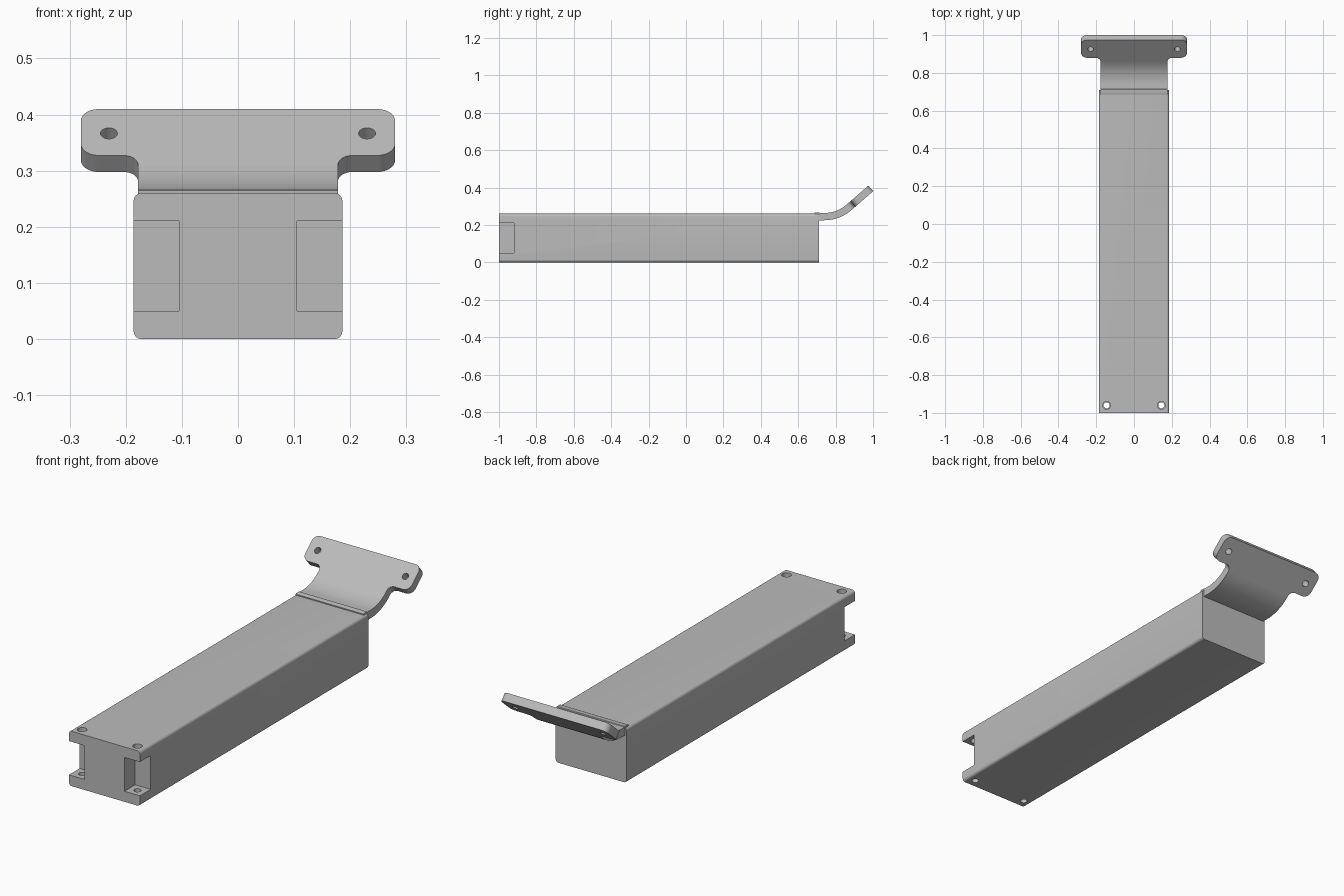
import bpy, bmesh, math
from mathutils import Vector, Matrix

if "Cube" in bpy.data.objects:
    bpy.data.objects.remove(bpy.data.objects["Cube"])

grey = bpy.data.materials.new("plain grey")
grey.diffuse_color = (0.5, 0.5, 0.5, 1)
grey.use_nodes = True
grey.node_tree.nodes["Principled BSDF"].inputs["Base Color"].default_value = grey.diffuse_color


def prism(name, pts, depth):
    """Extrude a 3D outline along the depth vector."""
    bm = bmesh.new()
    a = [bm.verts.new(p) for p in pts]
    b = [bm.verts.new(Vector(p) + Vector(depth)) for p in pts]
    bm.faces.new(a)
    bm.faces.new(b[::-1])
    for i in range(len(a)):
        j = (i + 1) % len(a)
        bm.faces.new((a[i], b[i], b[j], a[j]))
    bmesh.ops.recalc_face_normals(bm, faces=bm.faces)
    me = bpy.data.meshes.new(name)
    bm.to_mesh(me)
    bm.free()
    me.materials.append(grey)
    ob = bpy.data.objects.new(name, me)
    bpy.context.collection.objects.link(ob)
    return ob


def arc(cx, cy, r, a0, a1, n=8):
    return [(cx + r * math.cos(math.radians(a0 + (a1 - a0) * i / n)),
             cy + r * math.sin(math.radians(a0 + (a1 - a0) * i / n))) for i in range(n + 1)]


def cylinder(centre, axis, r, length):
    """Round cutter centred on a point."""
    axis = Vector(axis).normalized()
    u = Vector((1, 0, 0))
    v = axis.cross(u)
    start = Vector(centre) - axis * length / 2
    return prism("cutter", [start + u * x + v * y for x, y in arc(0, 0, r, 0, 345, 23)], axis * length)


def box(x0, x1, y0, y1, z0, z1):
    return prism("cutter", [(x0, y0, z0), (x1, y0, z0), (x1, y1, z0), (x0, y1, z0)], (0, 0, z1 - z0))


def cut(ob, cutters):
    for c in cutters:
        m = ob.modifiers.new("cut", 'BOOLEAN')
        m.operation = 'DIFFERENCE'
        m.solver = 'EXACT'
        m.object = c
        bpy.context.view_layer.objects.active = ob
        bpy.ops.object.modifier_apply(modifier=m.name)
        bpy.data.objects.remove(c)


# Long body with rounded long edges
W, H, R = 0.186, 0.26, 0.014
section = (arc(W - R, R, R, -90, 0, 6) + arc(W - R, H - R, R, 0, 90, 6)
           + arc(R - W, H - R, R, 90, 180, 6) + arc(R - W, R, R, 180, 270, 6))
body = prism("body", [(x, -1, z) for x, z in section], (0, 1.71, 0))

# Front corner pockets and bolt holes through their flanges
cutters = []
for s in (-1, 1):
    x0, x1 = sorted((s * 0.105, s * 0.25))
    cutters.append(box(x0, x1, -1.1, -0.92, 0.05, 0.21))
    cutters.append(cylinder((s * 0.145, -0.96, 0.24), (0, 0, 1), 0.021, 0.10))
    cutters.append(cylinder((s * 0.145, -0.96, 0.02), (0, 0, 1), 0.016, 0.10))
cut(body, cutters)

# Curved neck, with a small lip lying on the body
ANG, T, NECK = 41, 0.039, 0.178
RT = 0.18
cy, cz = 0.740, 0.264 + RT
top = arc(cy, cz, RT, -90, -90 + ANG, 12)
bottom = arc(cy, cz, RT + T, -90, -90 + ANG, 12)
profile = ([(0.700, 0.225), (0.686, 0.25), (0.686, 0.265), (0.690, 0.267), (0.712, 0.267), (0.715, 0.264)]
           + top + bottom[::-1])
neck = prism("curved_neck", [(-NECK, y, z) for y, z in profile], (2 * NECK, 0, 0))

# Tilted mounting plate with rounded ears, continuing the neck
a = math.radians(ANG)
t = Vector((0, math.cos(a), math.sin(a)))
n = Vector((0, -math.sin(a), math.cos(a)))
origin = Vector((0, *top[-1]))
L, S, EAR, RE, RF = 0.155, 0.029, 0.28, 0.032, 0.026
half = ([(NECK, 0)] + arc(NECK + RF, S - RF, RF, 180, 90)
        + arc(EAR - RE, S + RE, RE, -90, 0) + arc(EAR - RE, L - RE, RE, 0, 90))
outline = half + [(-x, s) for x, s in half[::-1]]
plate = prism("mounting_plate", [origin + Vector((x, 0, 0)) + t * s for x, s in outline], -n * T)
cut(plate, [cylinder(origin + Vector((s * 0.23, 0, 0)) + t * 0.089, n, 0.015, 0.2) for s in (-1, 1)])

# Smooth the rounded edges
bpy.ops.object.select_all(action='DESELECT')
for ob in (body, neck, plate):
    ob.select_set(True)
bpy.context.view_layer.objects.active = body
bpy.ops.object.shade_smooth_by_angle(angle=math.radians(30))
